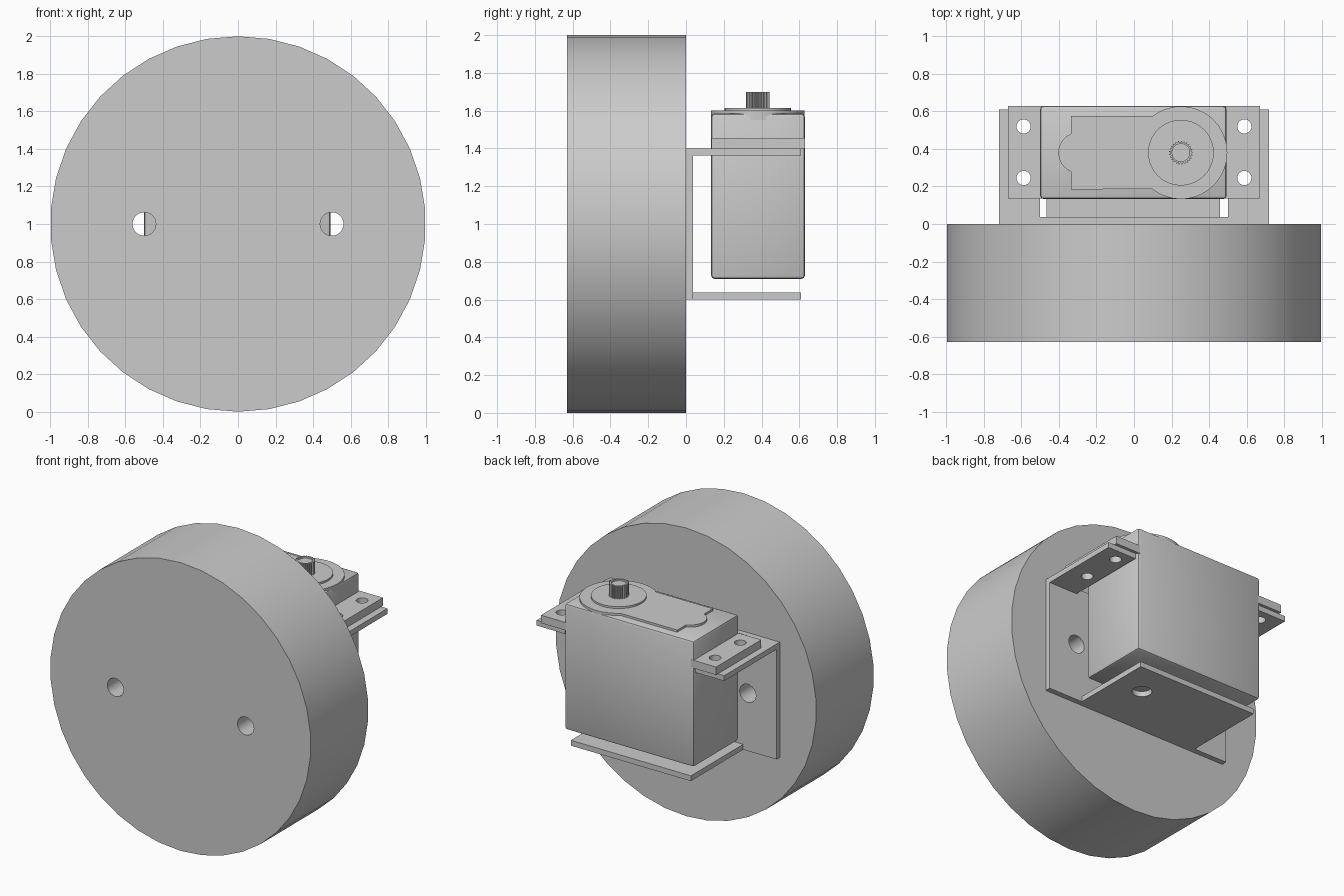
import bpy, bmesh
from math import sin, cos, pi, radians
from mathutils import Matrix, Vector

if "Cube" in bpy.data.objects:
    bpy.data.objects.remove(bpy.data.objects["Cube"])

GREY = bpy.data.materials.new("plain_grey")
GREY.use_nodes = True
GREY.diffuse_color = (0.6, 0.6, 0.6, 1)
GREY.node_tree.nodes["Principled BSDF"].inputs["Base Color"].default_value = (0.6, 0.6, 0.6, 1)


def finish(name, bm):
    bmesh.ops.recalc_face_normals(bm, faces=bm.faces)
    mesh = bpy.data.meshes.new(name)
    bm.to_mesh(mesh)
    bm.free()
    mesh.materials.append(GREY)
    obj = bpy.data.objects.new(name, mesh)
    bpy.context.scene.collection.objects.link(obj)
    return obj


def box(name, low, high, bevel=0.0):
    bm = bmesh.new()
    bmesh.ops.create_cube(bm, size=1)
    low, high = Vector(low), Vector(high)
    scale = Matrix.Diagonal(high - low)
    for v in bm.verts:
        v.co = (low + high) / 2 + scale @ v.co
    if bevel:
        bmesh.ops.bevel(bm, geom=bm.edges[:], offset=bevel, segments=2,
                        profile=0.5, affect='EDGES')
    return finish(name, bm)


def prism(name, outline, z0, z1):
    """Extrude an xy outline upward."""
    bm = bmesh.new()
    face = bm.faces.new([bm.verts.new((x, y, z0)) for x, y in outline])
    side = bmesh.ops.extrude_face_region(bm, geom=[face])
    top = [e for e in side["geom"] if isinstance(e, bmesh.types.BMVert)]
    bmesh.ops.translate(bm, vec=(0, 0, z1 - z0), verts=top)
    return finish(name, bm)


def arc(cx, cy, r, start, end, steps):
    angles = [radians(start + (end - start) * i / steps) for i in range(steps + 1)]
    return [(cx + r * cos(a), cy + r * sin(a)) for a in angles]


def disc(name, x, y, r, z0, z1, sides=32):
    return prism(name, arc(x, y, r, 0, 360, sides)[:-1], z0, z1)


def along_y(name, x, z, r, y0, y1, sides):
    """Cylinder lying along y, with a vertex at its top."""
    obj = prism(name, arc(x, -z, r, -90, 270, sides)[:-1], y0, y1)
    obj.data.transform(Matrix.Rotation(-pi / 2, 4, 'X'))
    return obj


def cut(obj, cutters):
    for c in cutters:
        c.hide_render = True
        mod = obj.modifiers.new("hole", 'BOOLEAN')
        mod.operation, mod.solver, mod.object = 'DIFFERENCE', 'EXACT', c
    graph = bpy.context.evaluated_depsgraph_get()
    mesh = bpy.data.meshes.new_from_object(obj.evaluated_get(graph))
    obj.modifiers.clear()
    obj.data = mesh
    for c in cutters:
        bpy.data.objects.remove(c)
    return obj


def bolt_holes():
    return [along_y("hole_cutter", s * 0.5, 1, 0.0625, -0.8, 0.08, 24) for s in (-1, 1)]


parts = []

# Wheel with two bolt holes
parts.append(cut(along_y("wheel", 0, 1, 1, -0.63, 0, 38), bolt_holes()))

# Bracket: upright plate and lower flange
parts.append(cut(box("bracket_plate", (-0.72, 0, 0.6), (0.72, 0.037, 1.4)), bolt_holes()))
parts.append(cut(box("bracket_lower_flange", (-0.465, 0.037, 0.6), (0.457, 0.61, 0.637)),
                 [disc("hole_cutter", 0.25, 0.375, 0.0625, 0.5, 0.7)]))

# Bracket tabs and motor ears share the screw holes
for side, name in ((1, "left"), (-1, "right")):
    for part, x0, x1, y0, y1, z0, z1 in (
            ("bracket_tab", 0.5, 0.72, 0.037, 0.61, 1.363, 1.4),
            ("motor_ear", 0.48, 0.672, 0.135, 0.63, 1.4, 1.455)):
        xs = sorted((side * x0, side * x1))
        holes = [disc("hole_cutter", side * 0.588, y, 0.038, 1.2, 1.6, 24)
                 for y in (0.245, 0.52)]
        parts.append(cut(box(name + "_" + part, (xs[0], y0, z0), (xs[1], y1, z1)), holes))

# Motor case with softened edges
parts.append(box("motor_case", (-0.5, 0.133, 0.71), (0.493, 0.63, 1.585), 0.018))

# Raised lid: large round gear end, straight sides, small round end
lid = arc(0.25, 0.38, 0.247, -128, 128, 36)
lid += [(-0.335, 0.575)] + arc(-0.295, 0.38, 0.108, 112, 248, 12) + [(-0.335, 0.185)]
parts.append(prism("motor_lid", lid, 1.55, 1.6))
parts.append(disc("shaft_collar", 0.25, 0.38, 0.175, 1.59, 1.613, 40))

# Toothed output shaft with a shallow screw recess
teeth = 25
outline = []
for i in range(teeth * 4):
    r = 0.063 if i % 4 < 2 else 0.055
    a = 2 * pi * i / (teeth * 4)
    outline.append((0.25 + r * cos(a), 0.38 + r * sin(a)))
parts.append(cut(prism("output_shaft", outline, 1.6, 1.7),
                 [disc("hole_cutter", 0.25, 0.38, 0.047, 1.69, 1.75)]))

# Smooth the round surfaces and keep the edges sharp
bpy.ops.object.select_all(action='DESELECT')
for p in parts:
    p.select_set(True)
bpy.context.view_layer.objects.active = parts[0]
bpy.ops.object.shade_smooth_by_angle(angle=radians(30))
